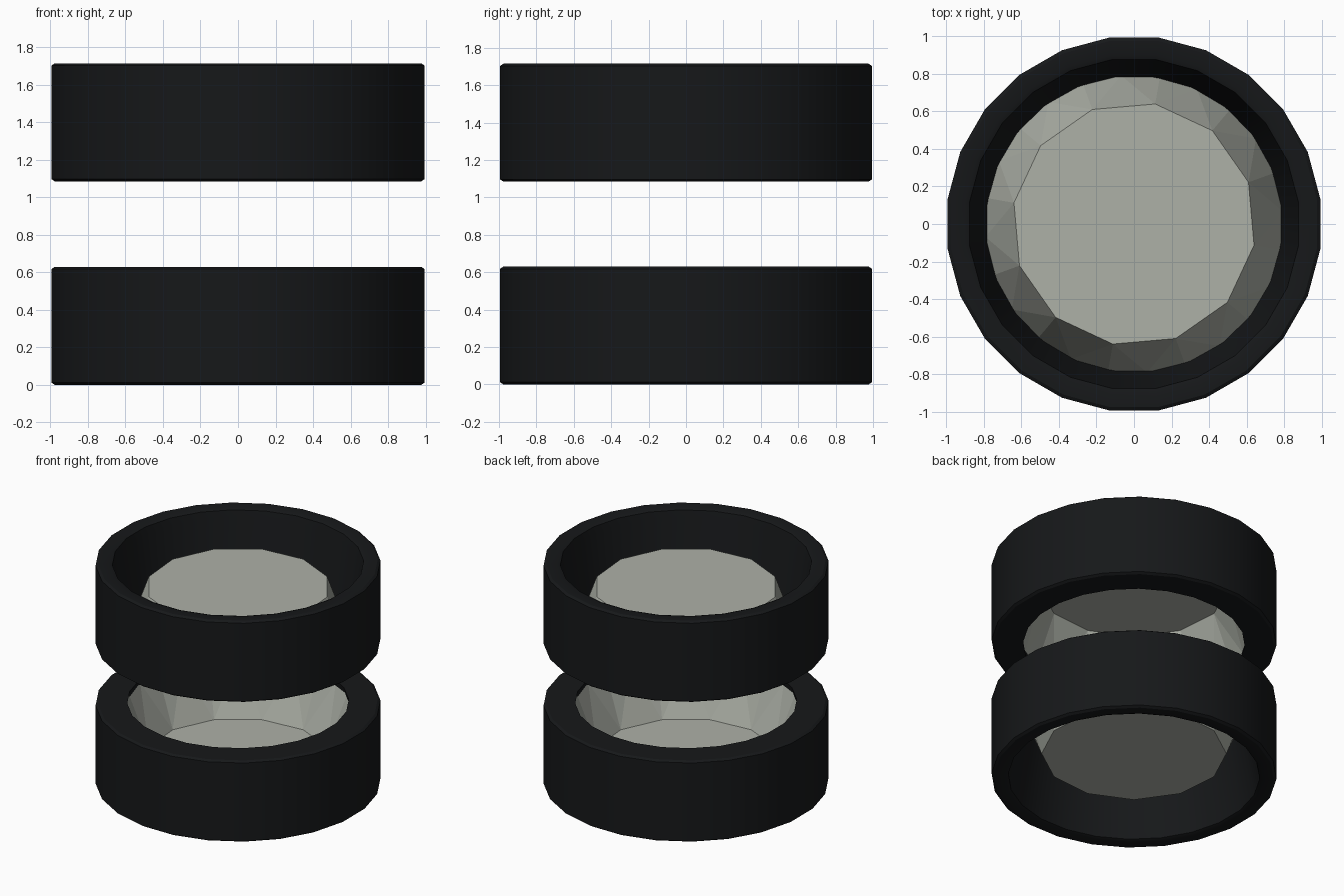
import bpy, bmesh
from math import sin, cos, radians, tau

if "Cube" in bpy.data.objects:
    bpy.data.objects.remove(bpy.data.objects["Cube"])

def material(name, rgb):
    m = bpy.data.materials.new(name)
    m.diffuse_color = (*rgb, 1)
    m.use_nodes = True
    m.node_tree.nodes["Principled BSDF"].inputs["Base Color"].default_value = m.diffuse_color
    return m

RUBBER = material("black_rubber", (0.008, 0.009, 0.01))
METAL = material("pale_metal", (0.42, 0.44, 0.39))
GAP_MIRROR = 1.715  # the upper wheel is the lower one flipped about mid height

def ring(bm, r, z, n, phase):
    return [bm.verts.new((r * cos(phase + tau * i / n), r * sin(phase + tau * i / n), z))
            for i in range(n)]

def finish(bm, name, mat, smooth):
    bmesh.ops.recalc_face_normals(bm, faces=bm.faces)
    me = bpy.data.meshes.new(name)
    bm.to_mesh(me)
    bm.free()
    me.materials.append(mat)
    ob = bpy.data.objects.new(name, me)
    bpy.context.collection.objects.link(ob)
    if smooth:
        bpy.ops.object.select_all(action='DESELECT')
        ob.select_set(True)
        bpy.context.view_layer.objects.active = ob
        bpy.ops.object.shade_smooth_by_angle(angle=radians(30))

def tyre(name, flip):
    # closed cross-section: open outer side at z = 0, wide lip facing the gap
    profile = [(0.79, 0.585), (0.875, 0.06), (0.885, 0.01), (0.91, 0), (0.985, 0),
               (1.003, 0.012), (1.003, 0.618), (0.985, 0.63), (0.78, 0.63)]
    n = 24
    bm = bmesh.new()
    rings = [ring(bm, r, flip(z), n, radians(7.5)) for r, z in profile]
    for a, b in zip(rings, rings[1:] + rings[:1]):
        for i in range(n):
            j = (i + 1) % n
            bm.faces.new((a[i], a[j], b[j], b[i]))
    finish(bm, name, RUBBER, True)

def hub(name, flip):
    # faceted cup: 12-sided flat face widening to a 24-sided rim
    bm = bmesh.new()
    phase = radians(-10)
    face = ring(bm, 0.65, flip(0.195), 12, phase)
    rim = ring(bm, 0.795, flip(0.59), 24, phase)
    bm.faces.new(face)
    for i in range(12):
        a, b = face[i], face[(i + 1) % 12]
        p, q, r = rim[2 * i], rim[2 * i + 1], rim[(2 * i + 2) % 24]
        for tri in ((a, p, q), (a, q, b), (b, q, r)):
            bm.faces.new(tri)
    finish(bm, name, METAL, False)

for side, flip in (("lower", lambda z: z), ("upper", lambda z: GAP_MIRROR - z)):
    tyre(side + "_tyre", flip)
    hub(side + "_hub", flip)
